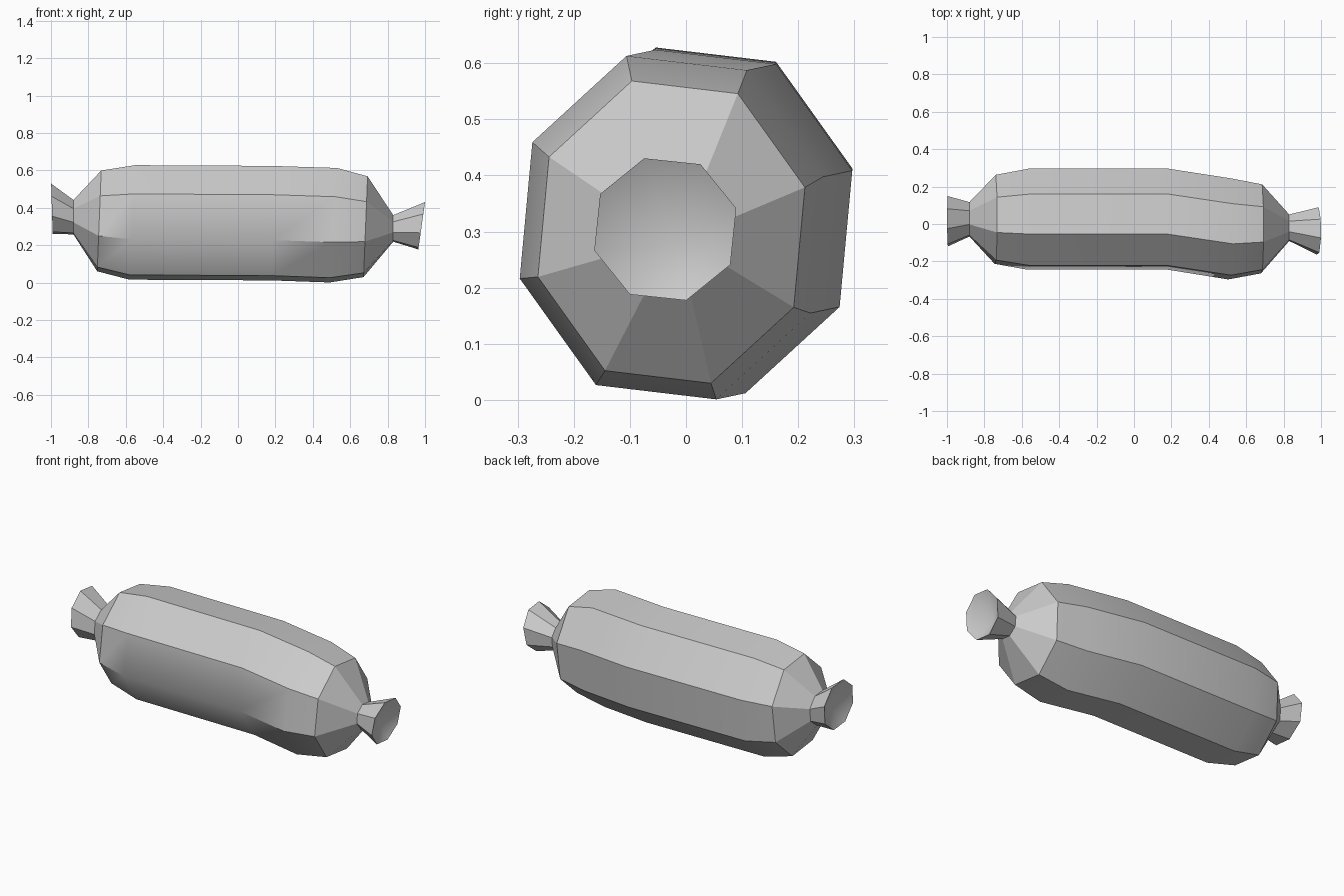
import bpy, bmesh
from math import cos, sin, radians

cube = bpy.data.objects.get("Cube")
if cube:
    bpy.data.objects.remove(cube, do_unlink=True)

SIDES = 8
# Cross-sections along the length: x, centre y, centre z, radius, forward lean, height stretch
RINGS = [
    (-0.995, 0.015, 0.395, 0.140, -0.03, 1.00),   # flared tip
    (-0.88, 0.025, 0.350, 0.096, 0.00, 1.00),     # pinch
    (-0.742, 0.025, 0.330, 0.264, 0.04, 1.064),   # shoulder
    (-0.565, 0.026, 0.322, 0.300, 0.05, 1.064),
    (0.18, 0.026, 0.318, 0.300, 0.00, 1.064),
    (0.51, -0.026, 0.307, 0.300, 0.065, 1.064),
    (0.682, -0.026, 0.299, 0.264, 0.04, 1.064),   # shoulder
    (0.83, -0.020, 0.290, 0.074, 0.00, 1.00),     # pinch
    (0.982, -0.037, 0.304, 0.132, 0.14, 1.00),    # flared tip
]

skin = bpy.data.materials.new("grey skin")
skin.use_nodes = True
colour = (0.6, 0.6, 0.6, 1)
skin.diffuse_color = colour
skin.node_tree.nodes["Principled BSDF"].inputs["Base Color"].default_value = colour


def add_ring(bm, x, y, z, radius, lean, stretch):
    verts = []
    for k in range(SIDES):
        a = radians(106.5 - 45 * k)
        dy = radius * cos(a) / (0.94 * stretch if stretch == 1 else stretch) * (0.94 if stretch == 1 else 1)
        dz = radius * sin(a) * stretch
        verts.append(bm.verts.new((x + lean * dz, y + dy, z + dz)))
    return verts


bm = bmesh.new()
loops = [add_ring(bm, *ring) for ring in RINGS]

# Casing between neighbouring cross-sections
for a, b in zip(loops, loops[1:]):
    for k in range(SIDES):
        n = (k + 1) % SIDES
        bm.faces.new((a[k], a[n], b[n], b[k]))

# Hollow funnels closing both tips
for loop, centre in ((loops[0], (-0.935, 0.02, 0.375)), (loops[-1], (0.92, -0.025, 0.277))):
    hub = bm.verts.new(centre)
    for k in range(SIDES):
        bm.faces.new((loop[k], loop[(k + 1) % SIDES], hub))

bmesh.ops.recalc_face_normals(bm, faces=bm.faces)

# Crisp ridges, with one softened ridge along the lower front
for face in bm.faces:
    face.smooth = True
soft = {loops[3][6], loops[4][6]}
for edge in bm.edges:
    edge.smooth = edge.calc_face_angle() < radians(27) or set(edge.verts) == soft

mesh = bpy.data.meshes.new("sausage")
bm.to_mesh(mesh)
bm.free()
mesh.materials.append(skin)
bpy.context.collection.objects.link(bpy.data.objects.new("sausage", mesh))
